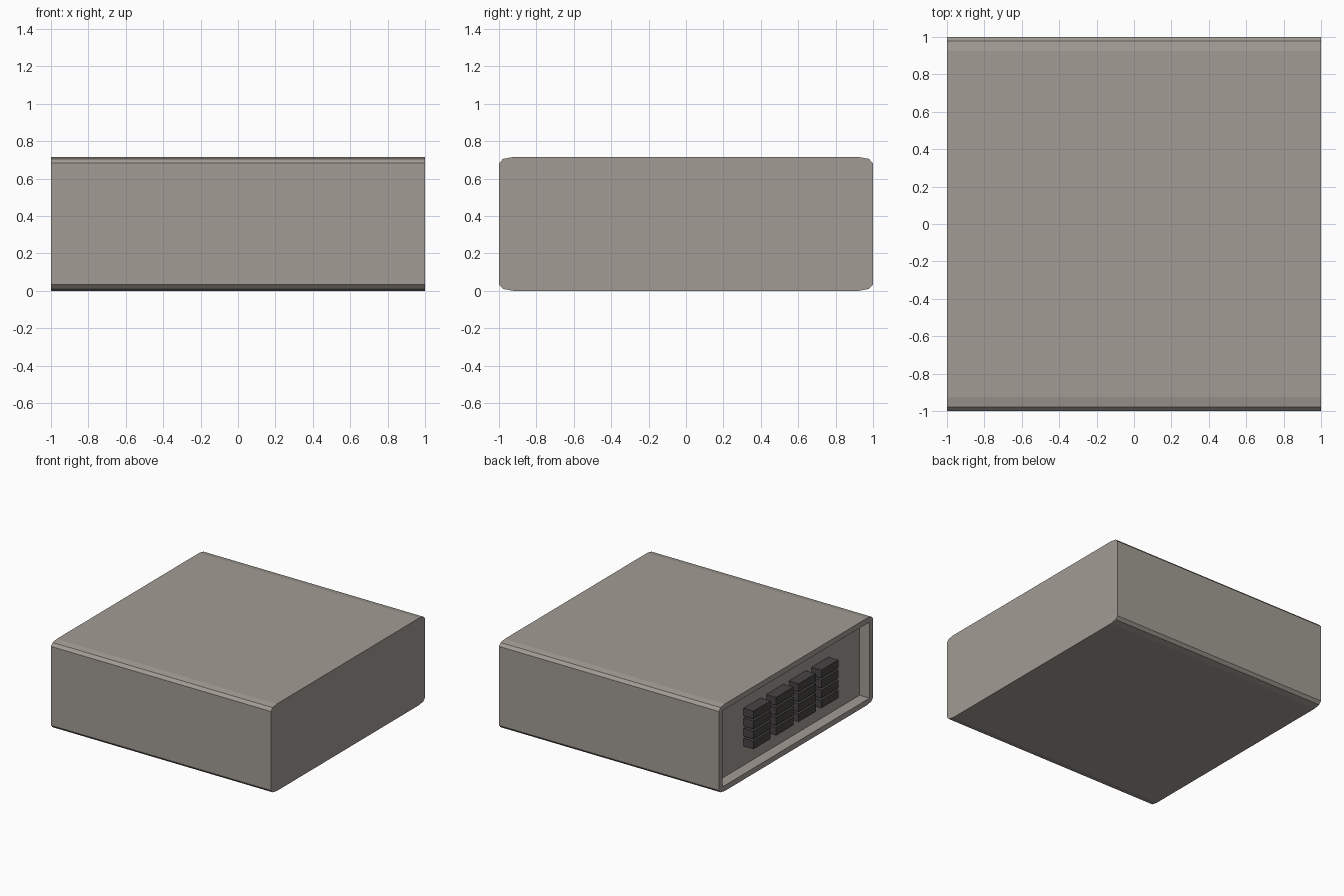
import bpy, bmesh, math

if "Cube" in bpy.data.objects:
    bpy.data.objects.remove(bpy.data.objects["Cube"])

H = 0.715            # body height
RY, RZ = 0.075, 0.033  # rounded edge size (wide and shallow)
WALL = 0.045         # rim thickness around the recess
DEPTH = 0.09         # recess depth


def material(name, rgb):
    m = bpy.data.materials.new(name)
    m.diffuse_color = (*rgb, 1.0)
    m.use_nodes = True
    m.node_tree.nodes["Principled BSDF"].inputs["Base Color"].default_value = m.diffuse_color
    return m


def finish(name, bm, mat):
    bmesh.ops.recalc_face_normals(bm, faces=bm.faces)
    me = bpy.data.meshes.new(name)
    bm.to_mesh(me)
    bm.free()
    me.materials.append(mat)
    ob = bpy.data.objects.new(name, me)
    bpy.context.collection.objects.link(ob)
    return ob


shell = material("warm grey", (0.36, 0.33, 0.295))
dark = material("charcoal", (0.062, 0.058, 0.057))

# Case: rounded profile running along x, with a recessed panel on the left end
bm = bmesh.new()
corners = [(1, 1), (-1, 1), (-1, -1), (1, -1)]
profile = []
for k, (sy, sz) in enumerate(corners):
    for i in range(3):
        a = math.radians(90 * k + 45 * i)
        profile.append((sy * (1 - RY) + RY * math.cos(a),
                        H / 2 + sz * (H / 2 - RZ) + RZ * math.sin(a)))
left = [bm.verts.new((-1, y, z)) for y, z in profile]
right = [bm.verts.new((1, y, z)) for y, z in profile]
rim, back = [[bm.verts.new((x, sy * (1 - WALL), H / 2 + sz * (H / 2 - WALL)))
              for sy, sz in corners] for x in (-1, -1 + DEPTH)]
n = len(profile)
for i in range(n):
    j = (i + 1) % n
    bm.faces.new((left[i], left[j], right[j], right[i]))
bm.faces.new(right)
bm.faces.new(back)
for c in range(4):
    d = (c + 1) % 4
    p = left[3 * c:3 * c + 3]
    bm.faces.new((rim[c], p[0], p[1]))
    bm.faces.new((rim[c], p[1], p[2]))
    bm.faces.new((rim[c], p[2], left[3 * d], rim[d]))
    bm.faces.new((rim[c], rim[d], back[d], back[c]))
finish("case", bm, shell)

# Grid of four by four blocks on the recessed panel, flush with the rim
X0, X1 = -1.0, -1 + DEPTH + 0.005
for col in range(4):
    for row in range(4):
        bm = bmesh.new()
        bmesh.ops.create_cube(bm, size=1)
        y = (col - 1.5) * 0.293
        z = H / 2 + (row - 1.5) * 0.0825
        for v in bm.verts:
            v.co = ((X0 + X1) / 2 + v.co.x * (X1 - X0),
                    y + v.co.y * 0.222, z + v.co.z * 0.066)
        finish(f"block_{col + 1}_{row + 1}", bm, dark)
